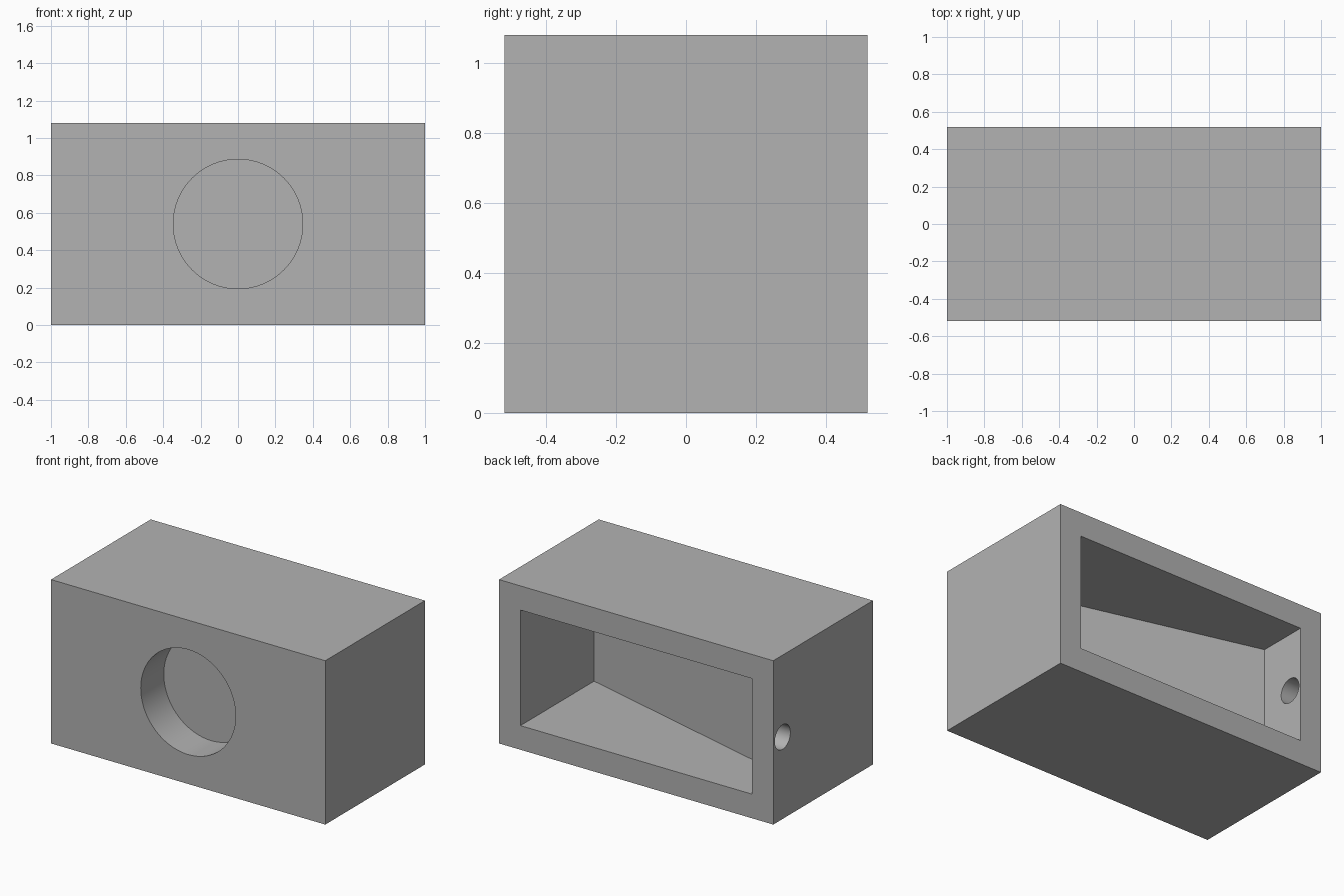
import bpy, bmesh, math
from mathutils import Matrix

default = bpy.data.objects.get("Cube")
if default:
    bpy.data.objects.remove(default, do_unlink=True)

W, D, H = 1.0, 0.519, 1.08      # half width, half depth, height
MID = H / 2
WALL = 0.156                    # shell thickness around the rear cavity

grey = bpy.data.materials.new("plain grey")
grey.use_nodes = True
grey.diffuse_color = (0.448, 0.448, 0.448, 1)
grey.node_tree.nodes["Principled BSDF"].inputs["Base Color"].default_value = grey.diffuse_color


def add_object(name, bm):
    bmesh.ops.recalc_face_normals(bm, faces=bm.faces)
    mesh = bpy.data.meshes.new(name)
    bm.to_mesh(mesh)
    bm.free()
    mesh.materials.append(grey)
    obj = bpy.data.objects.new(name, mesh)
    bpy.context.collection.objects.link(obj)
    return obj


def prism(name, outline, z0, z1):
    """Extrude a plan outline from z0 up to z1."""
    bm = bmesh.new()
    face = bm.faces.new([bm.verts.new((x, y, z0)) for x, y in outline])
    top = bmesh.ops.extrude_face_region(bm, geom=[face])["geom"]
    verts = [v for v in top if isinstance(v, bmesh.types.BMVert)]
    bmesh.ops.translate(bm, verts=verts, vec=(0, 0, z1 - z0))
    return add_object(name, bm)


def rod(name, radius, length, centre, axis, segments):
    """Cylinder lying along the x or y axis."""
    turn = Matrix.Rotation(math.pi / 2, 4, "Y" if axis == "X" else "X")
    bm = bmesh.new()
    bmesh.ops.create_cone(bm, cap_ends=True, segments=segments, radius1=radius,
                          radius2=radius, depth=length,
                          matrix=Matrix.Translation(centre) @ turn)
    return add_object(name, bm)


# Outer block
housing = prism("housing", [(-W, -D), (W, -D), (W, D), (-W, D)], 0, H)

# Rear cavity with a slanted inner wall, deeper towards +x
inner = W - WALL
cavity = prism("rear_cavity_cutter",
               [(-inner, D - 0.33), (inner, D - 0.767), (inner, D + 0.1), (-inner, D + 0.1)],
               WALL + 0.003, H - WALL - 0.003)

# Round blind pocket in the front, and small hole through the -x wall
pocket = rod("front_pocket_cutter", 0.346, 0.48, (0, -D, MID), "Y", 96)
side_hole = rod("side_hole_cutter", 0.081, 0.5, (-W, 0.422, MID), "X", 48)

# Cut the openings and drop the cutters
bpy.context.view_layer.objects.active = housing
for cutter in (cavity, pocket, side_hole):
    mod = housing.modifiers.new(cutter.name, "BOOLEAN")
    mod.operation = "DIFFERENCE"
    mod.solver = "EXACT"
    mod.object = cutter
    bpy.ops.object.modifier_apply(modifier=mod.name)
    bpy.data.objects.remove(cutter, do_unlink=True)

# Smooth bores, sharp edges
bpy.ops.object.select_all(action="DESELECT")
housing.select_set(True)
bpy.ops.object.shade_smooth_by_angle(angle=math.radians(12))
